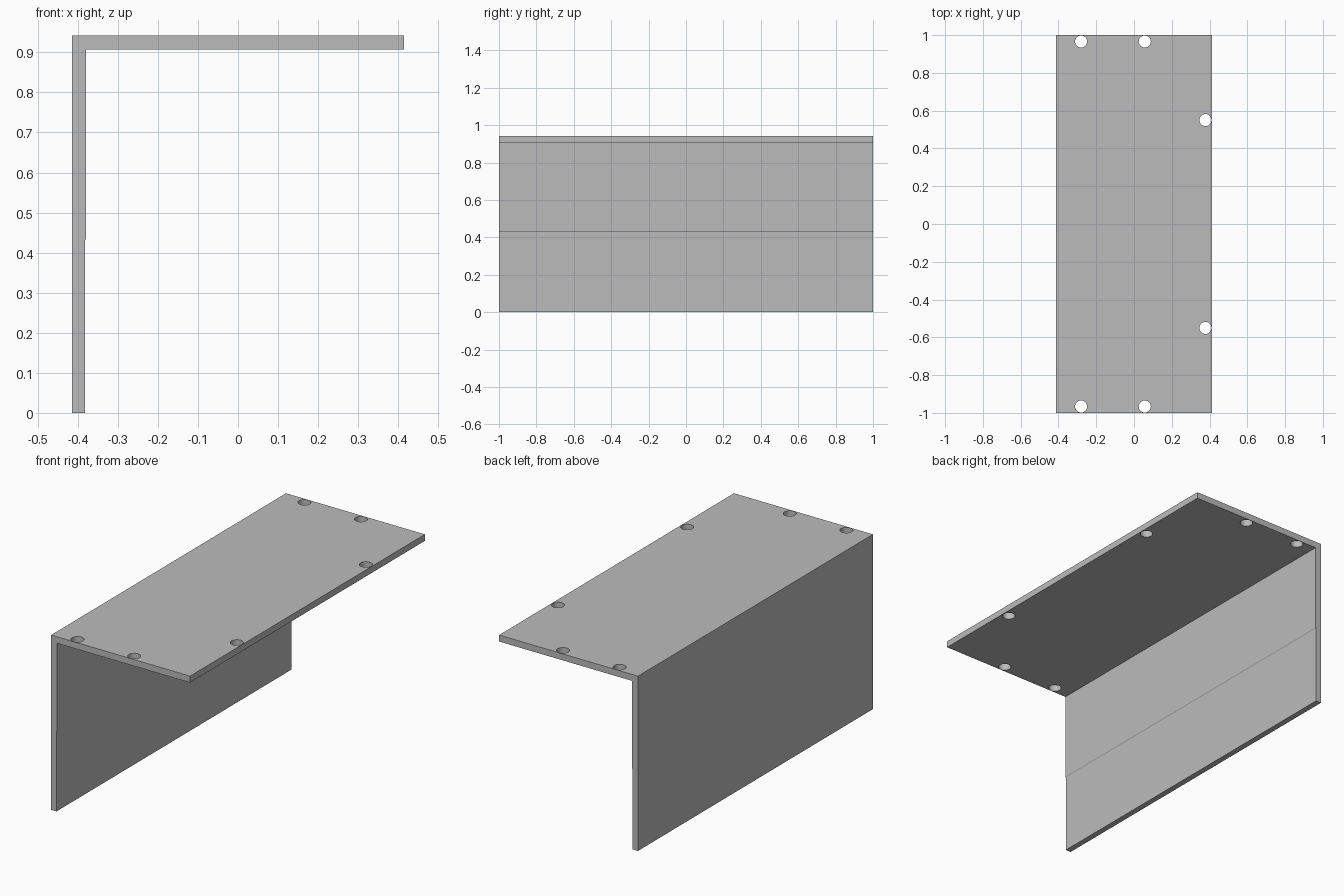
import bpy
import bmesh

cube = bpy.data.objects.get("Cube")
if cube:
    bpy.data.objects.remove(cube, do_unlink=True)

grey = bpy.data.materials.new("plain grey")
grey.use_nodes = True
colour = (0.5, 0.5, 0.5, 1)
grey.diffuse_color = colour
grey.node_tree.nodes["Principled BSDF"].inputs["Base Color"].default_value = colour


def add_object(name, bm):
    bmesh.ops.recalc_face_normals(bm, faces=bm.faces)
    mesh = bpy.data.meshes.new(name)
    bm.to_mesh(mesh)
    bm.free()
    mesh.materials.append(grey)
    obj = bpy.data.objects.new(name, mesh)
    bpy.context.collection.objects.link(obj)
    return obj


# Angle bracket: L-shaped profile extruded along y, wall slightly thinner below
HALF_W, HEIGHT, UNDER = 0.414, 0.942, 0.907
profile = [(-HALF_W, 0), (-0.382, 0), (-0.382, 0.43), (-0.379, 0.435),
           (-0.379, UNDER), (HALF_W, UNDER), (HALF_W, HEIGHT), (-HALF_W, HEIGHT)]
bm = bmesh.new()
face = bm.faces.new([bm.verts.new((x, -1, z)) for x, z in profile])
result = bmesh.ops.extrude_face_region(bm, geom=[face])
new_verts = [v for v in result["geom"] if isinstance(v, bmesh.types.BMVert)]
bmesh.ops.translate(bm, verts=new_verts, vec=(0, 2, 0))
bracket = add_object("angle_bracket", bm)

# Cutter for the mounting holes, mirrored front to back
bm = bmesh.new()
for x, y in [(-0.28, 0.966), (0.057, 0.966), (0.378, 0.55)]:
    for side in (-1, 1):
        made = bmesh.ops.create_cone(bm, cap_ends=True, segments=32,
                                     radius1=0.032, radius2=0.032, depth=0.2)
        bmesh.ops.translate(bm, verts=made["verts"], vec=(x, side * y, UNDER))
cutter = add_object("hole_cutter", bm)
cutter.hide_render = True

# Cut the holes and keep only the finished bracket
holes = bracket.modifiers.new("mounting_holes", "BOOLEAN")
holes.operation = "DIFFERENCE"
holes.solver = "EXACT"
holes.object = cutter
bpy.context.view_layer.objects.active = bracket
bracket.select_set(True)
bpy.ops.object.modifier_apply(modifier=holes.name)
bpy.data.objects.remove(cutter, do_unlink=True)
bpy.ops.object.shade_smooth_by_angle()
